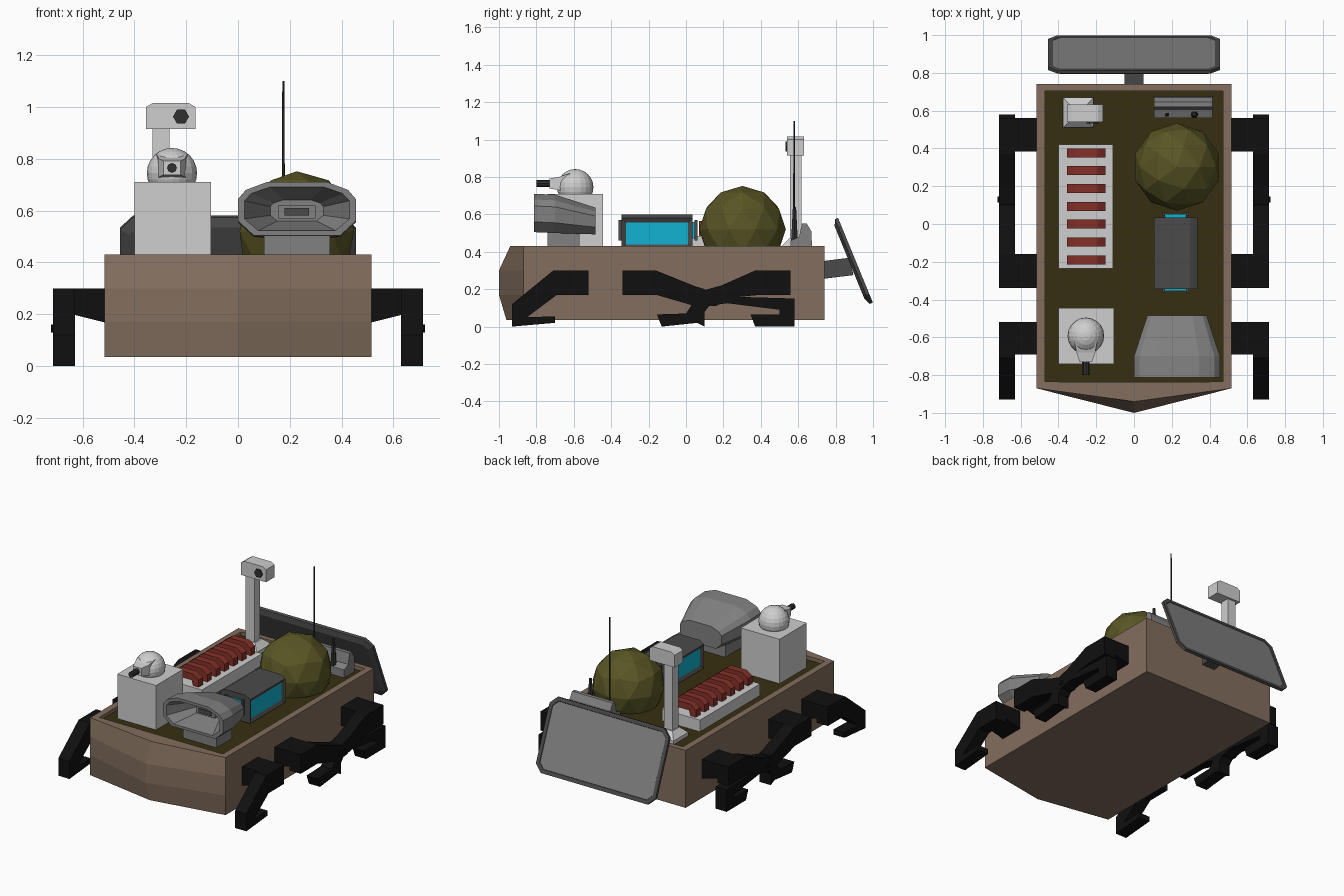
import bpy, bmesh, math
from mathutils import Vector, Matrix

if "Cube" in bpy.data.objects:
    bpy.data.objects.remove(bpy.data.objects["Cube"])


def material(name, r, g, b):
    m = bpy.data.materials.new(name)
    m.diffuse_color = (r, g, b, 1)
    m.use_nodes = True
    m.node_tree.nodes["Principled BSDF"].inputs["Base Color"].default_value = m.diffuse_color
    return m


BROWN = material("tan_hull", 0.225, 0.155, 0.11)
DECK = material("dark_olive_deck", 0.038, 0.028, 0.006)
OLIVE = material("olive", 0.10, 0.092, 0.018)
WHITE = material("off_white", 0.62, 0.62, 0.62)
GREY = material("mid_grey", 0.22, 0.22, 0.22)
DARK = material("dark_grey", 0.07, 0.07, 0.07)
CYAN = material("cyan", 0.006, 0.45, 0.65)
RED = material("dull_red", 0.24, 0.03, 0.022)
BLACK = material("black", 0.005, 0.005, 0.005)
METAL = material("charcoal", 0.03, 0.03, 0.03)


def finish(name, bm, *mats):
    bmesh.ops.recalc_face_normals(bm, faces=bm.faces)
    me = bpy.data.meshes.new(name)
    bm.to_mesh(me)
    bm.free()
    for m in mats:
        me.materials.append(m)
    ob = bpy.data.objects.new(name, me)
    bpy.context.collection.objects.link(ob)
    return ob


def loft(name, rings, mat, cap_mat=None):
    """Skin matching rings and close both ends; the last cap may differ in colour."""
    bm = bmesh.new()
    vs = [[bm.verts.new(p) for p in r] for r in rings]
    n = len(rings[0])
    for a, b in zip(vs, vs[1:]):
        for i in range(n):
            j = (i + 1) % n
            bm.faces.new((a[i], a[j], b[j], b[i]))
    bm.faces.new(vs[0])
    cap = bm.faces.new(vs[-1])
    cap.material_index = 1 if cap_mat else 0
    return finish(name, bm, mat, *([cap_mat] if cap_mat else []))


def rect(x0, x1, y0, y1, z):
    return [(x0, y0, z), (x1, y0, z), (x1, y1, z), (x0, y1, z)]


def box(name, x0, x1, y0, y1, z0, z1, mat):
    return loft(name, [rect(x0, x1, y0, y1, z0), rect(x0, x1, y0, y1, z1)], mat)


def prism_x(name, prof, x0, x1, mat):
    return loft(name, [[(x, y, z) for y, z in prof] for x in (x0, x1)], mat)


def prism_y(name, prof, y0, y1, mat):
    return loft(name, [[(x, y, z) for x, z in prof] for y in (y0, y1)], mat)


def rod(name, p0, p1, r0, r1, sides, mat):
    p0, p1 = Vector(p0), Vector(p1)
    rot = (p1 - p0).to_track_quat('Z', 'Y').to_matrix()
    ring = lambda p, r: [p + rot @ Vector((r * math.cos(t), r * math.sin(t), 0))
                         for t in (2 * math.pi * i / sides for i in range(sides))]
    return loft(name, [ring(p0, r0), ring(p1, r1)], mat)


# Hull with pointed prow, rim and sunken deck
def hull_ring(w, back, front, tip, z):
    return [(-w, back, z), (-w, front, z), (0, tip, z), (w, front, z), (w, back, z)]


hull = [hull_ring(0.515, 0.74, -0.87, tip, z)
        for tip, z in ((-0.96, 0.035), (-1, 0.17), (-1, 0.30), (-0.94, 0.43))]
hull += [hull_ring(0.47, 0.705, -0.835, -0.836, z) for z in (0.43, 0.405)]
loft("hull", hull, BROWN, DECK)

# Legs, mirrored left and right
front_leg = [(-0.93, 0.0), (-0.93, 0.12), (-0.71, 0.30), (-0.52, 0.30), (-0.52, 0.17),
             (-0.69, 0.17), (-0.85, 0.05), (-0.70, 0.055), (-0.70, 0.02)]
middle_leg = [(-0.34, 0.17), (-0.34, 0.30), (-0.16, 0.30), (0.05, 0.215), (0.10, 0.20),
              (0.14, 0.13), (0.10, 0.08), (0.10, 0.0), (0.06, 0.02), (-0.13, 0.0),
              (-0.155, 0.065), (0.0, 0.07), (0.03, 0.115), (-0.16, 0.17)]
rear_arm = [(0.56, 0.30), (0.37, 0.30), (0.19, 0.22), (0.08, 0.19), (0.06, 0.11),
            (0.16, 0.11), (0.24, 0.155), (0.40, 0.17), (0.56, 0.17)]
rear_foot = [(0.12, 0.11), (0.12, 0.17), (0.24, 0.16), (0.58, 0.15), (0.58, 0.0),
             (0.37, 0.0), (0.345, 0.065), (0.50, 0.065), (0.50, 0.09), (0.22, 0.125)]
for s, side in ((-1, "left"), (1, "right")):
    for name, prof in (("front_leg", front_leg), ("middle_leg", middle_leg),
                       ("rear_arm", rear_arm), ("rear_foot", rear_foot)):
        prism_x(f"{side}_{name}", prof, 0.63 * s, 0.715 * s, BLACK)
    for i, (y0, y1) in enumerate(((-0.69, -0.52), (-0.34, -0.16), (0.385, 0.56))):
        loft(f"{side}_leg_mount_{i}",
             [[(x * s, y0, z), (x * s, y1, z), (x * s, y1, 0.30), (x * s, y0, 0.30)]
              for x, z in ((0.50, 0.165), (0.64, 0.20))], BLACK)
    rod(f"{side}_leg_pivot", (0.70 * s, 0.13, 0.145), (0.722 * s, 0.13, 0.145),
        0.015, 0.015, 8, BLACK)

# Front turret: pedestal, dome and camera
box("turret_box", -0.40, -0.105, -0.74, -0.445, 0.405, 0.71, WHITE)
bm = bmesh.new()
bmesh.ops.create_uvsphere(bm, u_segments=20, v_segments=12, radius=0.097,
                          matrix=Matrix.Translation((-0.255, -0.592, 0.745)))
finish("turret_dome", bm, WHITE)
loft("turret_snout", [[(-0.255 + a * w, y, 0.765 + b * h) for a, b in
                       ((-1, -1), (1, -1), (1, 1), (-1, 1))]
                      for y, w, h in ((-0.62, 0.06, 0.055), (-0.68, 0.05, 0.035),
                                      (-0.73, 0.033, 0.027))], WHITE)
rod("turret_lens", (-0.255, -0.70, 0.765), (-0.255, -0.80, 0.765), 0.019, 0.019, 8, METAL)


# Flared horn sensor with hollow mouth
def horn_ring(y, sx, sz, cz):
    half = [(0.06, -0.10), (0.0, -0.045), (0.0, 0.04), (0.03, 0.075), (0.11, 0.105)]
    pts = [(x - 0.2275, z) for x, z in half]
    pts += [(-x, z) for x, z in reversed(pts)]
    return [(0.2275 + x * sx, y, cz + z * sz) for x, z in pts]


loft("horn", [horn_ring(-0.485, 0.69, 0.70, 0.563), horn_ring(-0.70, 1, 1, 0.60),
              horn_ring(-0.813, 1, 1, 0.605), horn_ring(-0.813, 0.89, 0.82, 0.605),
              horn_ring(-0.62, 0.45, 0.40, 0.60)], GREY)
box("horn_receiver", 0.155, 0.30, -0.68, -0.61, 0.57, 0.62, GREY)
box("horn_receiver_plate", 0.18, 0.275, -0.688, -0.68, 0.582, 0.61, DARK)
box("horn_pedestal", 0.10, 0.355, -0.74, -0.57, 0.405, 0.515, GREY)

# Power cell: chamfered dark casing with recessed cyan windows and a cyan core
case = [(0.105, 0.415), (0.105, 0.58), (0.14, 0.60), (0.30, 0.60), (0.335, 0.58), (0.335, 0.415)]
cell = prism_y("cell_casing", case, -0.345, 0.035, DARK)
cell.data.materials.append(CYAN)
bm = bmesh.new()
bm.from_mesh(cell.data)
sides = [f for f in bm.faces if abs(f.normal.x) > 0.95]
bmesh.ops.inset_individual(bm, faces=sides, thickness=0.033, depth=-0.012)
for f in sides:
    f.material_index = 1
bm.to_mesh(cell.data)
bm.free()
box("cell_core", 0.165, 0.275, -0.355, 0.052, 0.47, 0.56, CYAN)
for i, y in enumerate((-0.362, 0.045)):
    for j, x in enumerate((0.15, 0.275)):
        box(f"cell_clip_{i}_{j}", x, x + 0.015, y, y + 0.017, 0.46, 0.57, DARK)

# Low-poly olive globe
bm = bmesh.new()
bmesh.ops.create_icosphere(bm, subdivisions=2, radius=0.232,
                           matrix=Matrix.Translation((0.227, 0.302, 0.52)))
finish("globe", bm, OLIVE)

# Tray with arched red ribs
box("rib_tray", -0.40, -0.11, -0.235, 0.42, 0.405, 0.485, WHITE)
arch = [(-0.103, 0), (-0.103, 0.055), (-0.06, 0.085), (0.06, 0.085), (0.103, 0.055), (0.103, 0),
        (0.065, 0), (0.05, 0.04), (-0.05, 0.04), (-0.065, 0)]
for i in range(7):
    y = -0.19 + i * 0.0945
    prism_y(f"rib_{i}", [(x - 0.253, z + 0.48) for x, z in arch], y - 0.024, y + 0.024, RED)

# Camera mast
loft("mast_base", [rect(-0.375, -0.215, 0.51, 0.67, 0.405), rect(-0.375, -0.215, 0.51, 0.67, 0.43),
                   rect(-0.335, -0.255, 0.55, 0.625, 0.47)], WHITE)
box("mast_post", -0.33, -0.265, 0.555, 0.617, 0.44, 0.92, WHITE)
head = [(-0.355, 0.915), (-0.355, 1.0), (-0.33, 1.015), (-0.19, 1.015), (-0.165, 1.0), (-0.165, 0.915)]
prism_y("mast_head", head, 0.54, 0.632, WHITE)
rod("mast_lens", (-0.22, 0.56, 0.963), (-0.22, 0.533, 0.963), 0.031, 0.031, 6, METAL)

# Radio unit with whip aerial and stub aerial
radio = [(0.56, 0.405), (0.675, 0.405), (0.67, 0.51), (0.645, 0.552), (0.62, 0.552),
         (0.605, 0.48), (0.56, 0.46)]
prism_x("radio_unit", radio, 0.105, 0.415, GREY)
rod("whip_aerial", (0.175, 0.578, 0.45), (0.175, 0.578, 1.10), 0.007, 0.004, 6, METAL)
rod("whip_socket", (0.175, 0.578, 0.45), (0.175, 0.578, 0.52), 0.012, 0.010, 6, METAL)
rod("stub_aerial", (0.32, 0.58, 0.45), (0.32, 0.58, 0.64), 0.021, 0.010, 6, METAL)


# Tilted rear panel with bevelled rim and its bracket
def panel_ring(inset, n):
    w, h, c = 0.455 - inset, 0.245 - inset, 0.05 - inset * 0.5
    pts = [(-w, -h + c), (-w + c, -h), (w - c, -h), (w, -h + c),
           (w, h - c), (w - c, h), (-w + c, h), (-w, h - c)]
    return [(x, 0.895 + v * 0.38 + n * 0.925, 0.35 - v * 0.925 + n * 0.38) for x, v in pts]


loft("rear_panel", [panel_ring(0.035, -0.022), panel_ring(0, -0.006), panel_ring(0, 0.012),
                    panel_ring(0.025, 0.012), panel_ring(0.027, 0.009)], DARK, GREY)
prism_x("panel_bracket", [(0.73, 0.255), (0.73, 0.35), (0.875, 0.368), (0.895, 0.275)],
        -0.05, 0.05, DARK)
